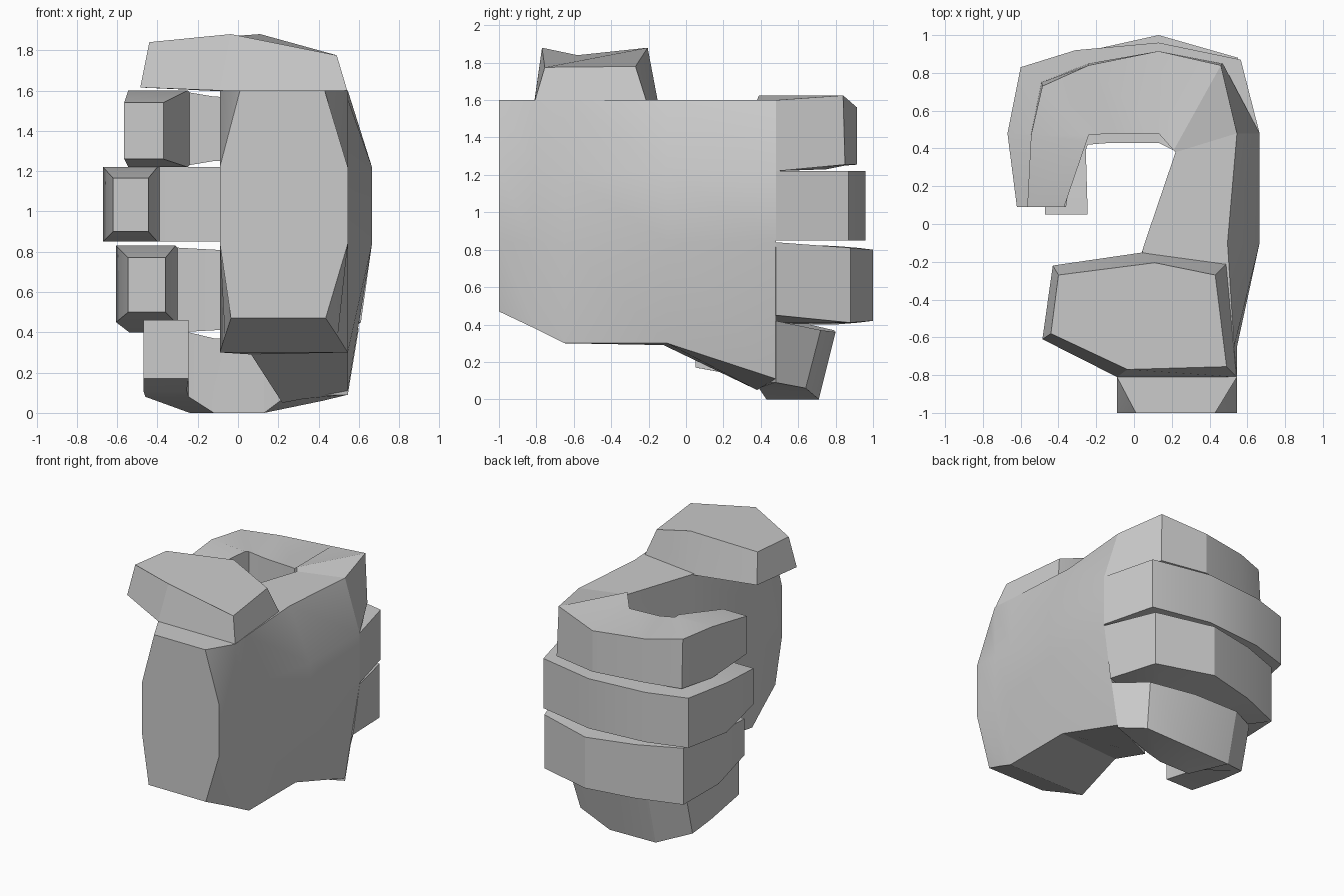
import bpy, bmesh
from math import radians


def loft(name, rings):
    """Skin a list of equal-length vertex rings and cap both ends."""
    bm = bmesh.new()
    loops = [[bm.verts.new(p) for p in r] for r in rings]
    n = len(rings[0])
    for a, b in zip(loops, loops[1:]):
        for i in range(n):
            j = (i + 1) % n
            bm.faces.new((a[i], a[j], b[j], b[i]))
    bm.faces.new(loops[0])
    bm.faces.new(loops[-1])
    bmesh.ops.recalc_face_normals(bm, faces=bm.faces[:])
    me = bpy.data.meshes.new(name)
    bm.to_mesh(me)
    bm.free()
    ob = bpy.data.objects.new(name, me)
    bpy.context.collection.objects.link(ob)
    bpy.ops.object.select_all(action='DESELECT')
    bpy.context.view_layer.objects.active = ob
    ob.select_set(True)
    bpy.ops.object.shade_smooth_by_angle(angle=radians(22))
    return ob


def palm_ring(y_in, y_out, top, mid, low, zb_in, zb_out):
    """Octagonal hand section; each pair is (inner x, outer x)."""
    return [(top[0], y_in, 1.6), (top[1], y_out, 1.6),
            (mid[1], y_out, 1.22), (mid[1], y_out, 0.84),
            (low[1], y_out, zb_out), (low[0], y_in, zb_in),
            (mid[0], y_in, 0.84), (mid[0], y_in, 1.22)]


def finger(name, outer_top, outer_low, inner, z_top, z_low):
    """Curled finger: four-sided section swept round the fist."""
    loft(name, [[(*ot, zt), (*ol, zl), (*i, zl), (*i, zt)]
                for ot, ol, i, zt, zl in
                zip(outer_top, outer_low, inner, z_top, z_low)])


def inner_path(x_corner, x_tip, y_wall=0.48, y_tip=0.09):
    return [(0.22, 0.38), (0.21, 0.39), (0.13, y_wall), (-0.12, y_wall),
            (x_corner, y_wall - 0.01), (x_corner - 0.01, y_wall - 0.04), (x_tip, y_tip)]


# Wrist and back of the hand
loft("palm", [
    palm_ring(-1.0, -1.0, (0.01, 0.43), (-0.09, 0.545), (-0.035, 0.435), 0.47, 0.47),
    palm_ring(-0.81, -0.81, (-0.09, 0.545), (-0.09, 0.545), (-0.065, 0.495), 0.38, 0.38),
    palm_ring(-0.65, -0.65, (-0.06, 0.53), (-0.09, 0.545), (-0.09, 0.545), 0.3, 0.3),
    palm_ring(-0.12, -0.1, (0.05, 0.495), (0.06, 0.665), (0.065, 0.545), 0.29, 0.3),
    palm_ring(0.38, 0.48, (0.22, 0.545), (0.22, 0.665), (0.22, 0.545), 0.05, 0.11)])

# Index finger
finger("index_finger",
       [(0.545, 0.48), (0.46, 0.84), (0.13, 0.915), (-0.24, 0.84), (-0.485, 0.73), (-0.545, 0.47), (-0.565, 0.09)],
       [(0.665, 0.48), (0.47, 0.85), (0.13, 0.915), (-0.24, 0.85), (-0.49, 0.75), (-0.545, 0.47), (-0.565, 0.09)],
       inner_path(-0.24, -0.37),
       [1.6, 1.625, 1.56, 1.57, 1.59, 1.6, 1.54],
       [1.22, 1.255, 1.255, 1.25, 1.23, 1.22, 1.26])

# Middle finger
middle = [(0.665, 0.48), (0.565, 0.87), (0.13, 0.96), (-0.31, 0.92), (-0.6, 0.83), (-0.67, 0.48), (-0.62, 0.09)]
finger("middle_finger", middle, middle, inner_path(-0.39, -0.445),
       [1.22] * 6 + [1.165], [0.85] * 6 + [0.9])

# Ring finger
ring = [(0.665, 0.48), (0.55, 0.88), (0.13, 1.0), (-0.23, 0.92), (-0.54, 0.8), (-0.605, 0.48), (-0.545, 0.09)]
finger("ring_finger", ring, [(0.61, 0.48)] + ring[1:], inner_path(-0.3, -0.36),
       [0.84, 0.81, 0.8, 0.81, 0.82, 0.83, 0.77],
       [0.45, 0.41, 0.42, 0.41, 0.4, 0.45, 0.5])

# Little finger, tilted under the fist
finger("little_finger",
       [(0.6, 0.48), (0.46, 0.72), (0.13, 0.8), (-0.24, 0.79), (-0.46, 0.66), (-0.47, 0.45), (-0.47, 0.05)],
       [(0.545, 0.48), (0.42, 0.64), (0.13, 0.71), (-0.24, 0.7), (-0.46, 0.58), (-0.47, 0.38), (-0.47, 0.05)],
       inner_path(-0.245, -0.245, 0.43, 0.05),
       [0.42, 0.37, 0.36, 0.37, 0.4, 0.43, 0.46],
       [0.09, 0.06, 0.0, 0.0, 0.08, 0.11, 0.17])

# Thumb lying across the top
loft("thumb", [
    [(-0.43, -0.22, 1.615), (0.05, -0.15, 1.59), (0.49, -0.21, 1.59),
     (0.545, -0.81, 1.59), (-0.09, -0.81, 1.6), (-0.485, -0.61, 1.615)],
    [(-0.4, -0.27, 1.835), (0.11, -0.205, 1.88), (0.43, -0.27, 1.78),
     (0.49, -0.755, 1.775), (-0.035, -0.77, 1.88), (-0.44, -0.58, 1.84)]])
